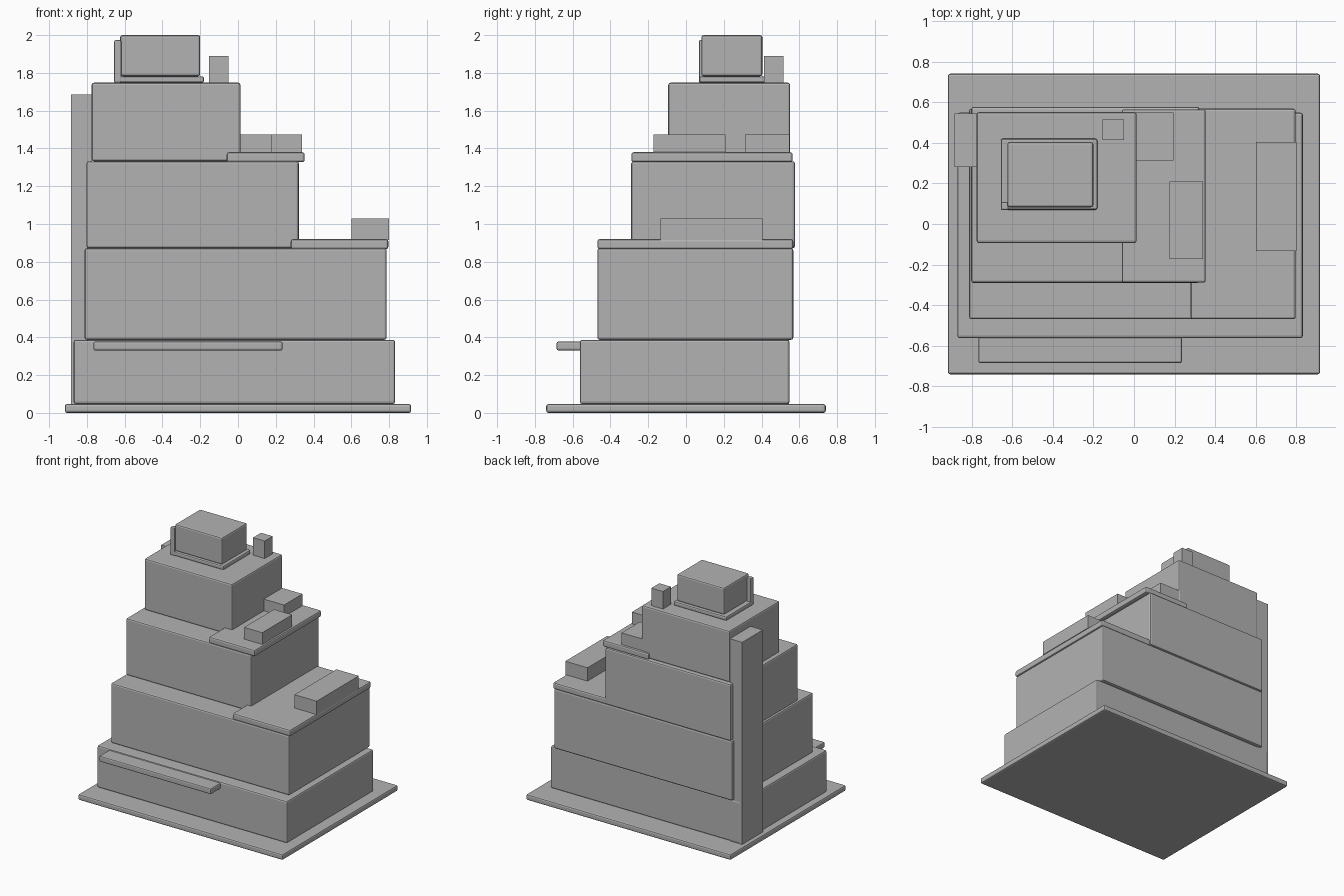
import bpy

# Remove the default object
cube = bpy.data.objects.get("Cube")
if cube:
    bpy.data.objects.remove(cube, do_unlink=True)

# Single stone grey
GREY = (0.45, 0.45, 0.45, 1.0)
stone = bpy.data.materials.new("stone_grey")
stone.use_nodes = True
stone.diffuse_color = GREY
bsdf = next(n for n in stone.node_tree.nodes if n.type == 'BSDF_PRINCIPLED')
bsdf.inputs["Base Color"].default_value = GREY


def block(name, x, y, z, bevel=0.0):
    """Box spanning the given (min, max) ranges, with optional rounded edges."""
    bpy.ops.mesh.primitive_cube_add(size=1)
    ob = bpy.context.object
    ob.name = name
    ob.data.name = name
    for v in ob.data.vertices:
        v.co = [lo + (c + 0.5) * (hi - lo) for c, (lo, hi) in zip(v.co, (x, y, z))]
    ob.data.materials.append(stone)
    if bevel:
        mod = ob.modifiers.new("edge_bevel", 'BEVEL')
        mod.width = bevel
        mod.segments = 2
    return ob


# Ground slab
block("ground_slab", (-0.917, 0.917), (-0.74, 0.74), (0, 0.047), 0.012)

# Stepped storeys, stacked upwards
block("ground_storey", (-0.87, 0.832), (-0.562, 0.548), (0.047, 0.387), 0.012)
block("second_storey", (-0.812, 0.787), (-0.469, 0.568), (0.387, 0.872), 0.012)
block("third_storey", (-0.802, 0.322), (-0.29, 0.577), (0.872, 1.332), 0.012)
block("fourth_storey", (-0.775, 0.013), (-0.094, 0.551), (1.332, 1.748), 0.012)

# Terrace slabs beside the upper storeys
block("lower_terrace", (0.279, 0.796), (-0.469, 0.568), (0.867, 0.92), 0.012)
block("upper_terrace", (-0.06, 0.353), (-0.289, 0.565), (1.327, 1.38), 0.012)

# Canopy over the entrance
block("entrance_canopy", (-0.766, 0.236), (-0.685, -0.555), (0.33, 0.378), 0.01)

# Rooftop lantern room with its plinth and corner post
block("lantern_plinth", (-0.656, -0.18), (0.07, 0.42), (1.748, 1.782), 0.01)
block("lantern_room", (-0.624, -0.2), (0.082, 0.404), (1.782, 2.0), 0.012)
block("corner_post", (-0.656, -0.618), (0.068, 0.108), (1.748, 1.973), 0.008)

# Service tower on the rear corner
block("service_tower", (-0.885, -0.774), (0.28, 0.545), (0.047, 1.685))

# Plain boxes on the terraces and roof
block("lower_terrace_planter", (0.6, 0.799), (-0.134, 0.404), (0.915, 1.028))
block("upper_terrace_planter", (0.176, 0.339), (-0.173, 0.209), (1.375, 1.475))
block("rear_terrace_box", (0.0, 0.194), (0.312, 0.548), (1.375, 1.475))
block("roof_chimney", (-0.154, -0.05), (0.413, 0.515), (1.745, 1.89))
